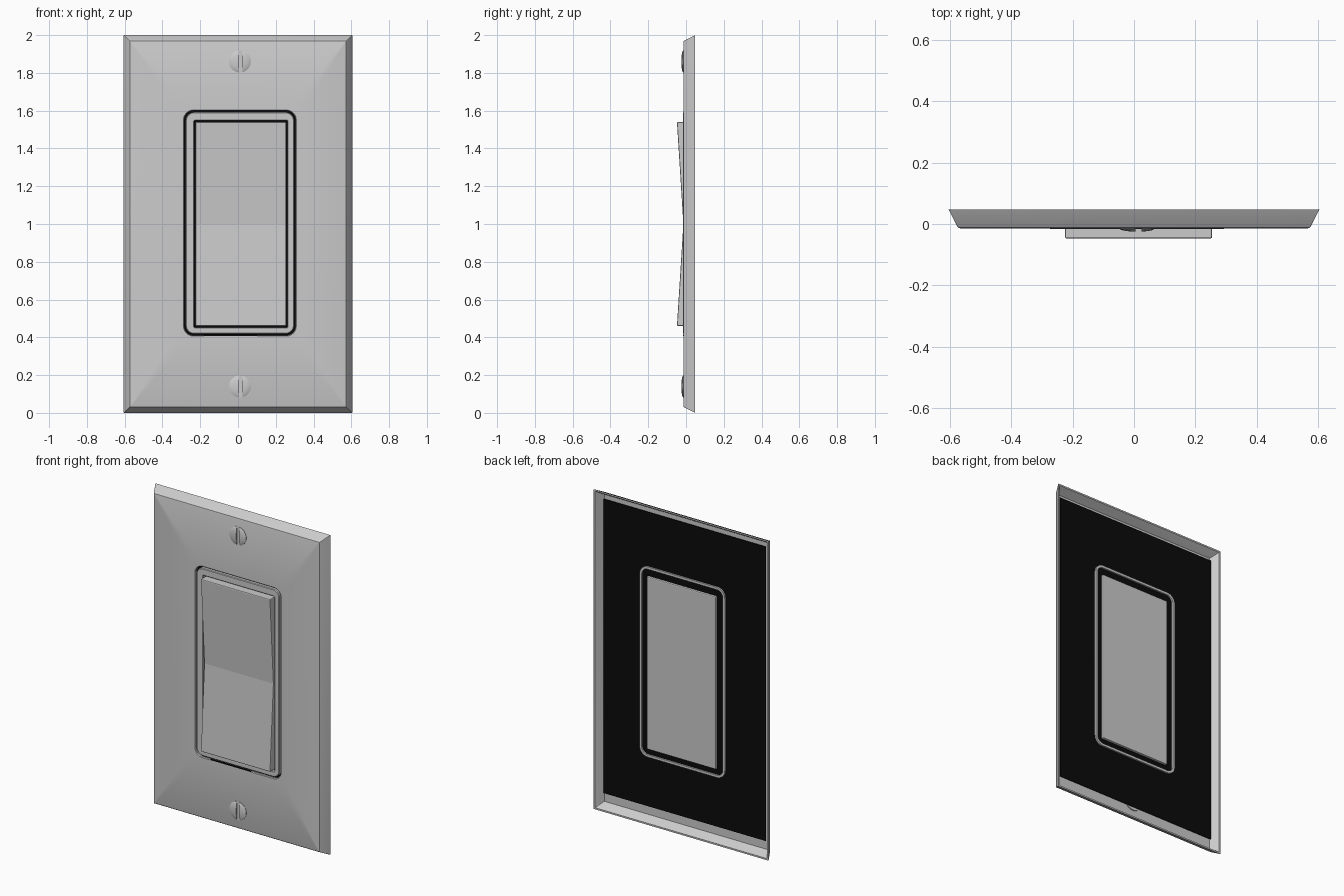
import bpy, bmesh, math
from mathutils import Vector

cube = bpy.data.objects.get("Cube")
if cube:
    bpy.data.objects.remove(cube, do_unlink=True)


def material(name, value):
    m = bpy.data.materials.new(name)
    m.use_nodes = True
    color = (value, value, value, 1)
    m.diffuse_color = color
    m.node_tree.nodes["Principled BSDF"].inputs["Base Color"].default_value = color
    return m


GREY = material("light grey", 0.6)
BLACK = material("black", 0.003)


def finish(bm, name, mat, angle=25):
    bmesh.ops.recalc_face_normals(bm, faces=bm.faces)
    mesh = bpy.data.meshes.new(name)
    bm.to_mesh(mesh)
    bm.free()
    mesh.materials.append(mat)
    obj = bpy.data.objects.new(name, mesh)
    bpy.context.collection.objects.link(obj)
    if angle:
        bpy.ops.object.select_all(action='DESELECT')
        obj.select_set(True)
        bpy.context.view_layer.objects.active = obj
        bpy.ops.object.shade_smooth_by_angle(angle=math.radians(angle))
    return obj


def outline(cx, cz, hx, hz, r, y, steps=8):
    """Rounded rectangle in the xz plane; a circle when r equals both halves."""
    points = []
    for k, (sx, sz) in enumerate([(1, 1), (-1, 1), (-1, -1), (1, -1)]):
        for i in range(steps + 1):
            a = math.pi / 2 * (k + i / steps)
            points.append((cx + sx * (hx - r) + r * math.cos(a), y,
                           cz + sz * (hz - r) + r * math.sin(a)))
    return points


def loft(loops, closed):
    """Skin a series of outlines, either joined in a ring or capped."""
    bm = bmesh.new()
    rows = [[bm.verts.new(p) for p in loop] for loop in loops]
    n = len(rows[0])
    for a, b in zip(rows, rows[1:] + rows[:1] if closed else rows[1:]):
        for i in range(n):
            j = (i + 1) % n
            bm.faces.new((a[i], a[j], b[j], b[i]))
    if not closed:
        bm.faces.new(rows[0])
        bm.faces.new(rows[-1])
    bmesh.ops.remove_doubles(bm, verts=bm.verts, dist=0.00005)
    return bm


# Wall plate: hollow shell with flared sides and a rounded opening
FRONT = -0.014
hole = lambda grow, y: outline(0.01, 1.005, 0.295 + grow, 0.595 + grow, 0.05 + grow, y)
edge = lambda inset, y: outline(0, 1, 0.605 - inset, 1 - inset, 0.002, y)
finish(loft([hole(0, 0), hole(0, FRONT + 0.004), hole(0.004, FRONT),
             edge(0.038, FRONT), edge(0.032, FRONT + 0.002), edge(0.028, FRONT + 0.007),
             edge(0, 0.048), edge(0.01, 0.048), edge(0.04, 0)], True), "wall_plate", GREY)

# Inner frame around the rocker
frame = lambda inset, y: outline(0.01, 1.005, 0.287 - inset, 0.587 - inset, 0.045 - inset, y)
inner = lambda grow, y: outline(0.015, 1, 0.248 + grow, 0.548 + grow, 0.008 + grow, y)
finish(loft([frame(0, 0.01), frame(0, FRONT + 0.002), frame(0.004, FRONT - 0.002),
             inner(0.003, FRONT - 0.002), inner(0, FRONT + 0.001), inner(0, 0.01)],
            True), "inner_frame", GREY)

# Black backing panel
finish(loft([outline(0, 1.018, 0.562, 0.92, 0.002, y) for y in (0.01, 0.014)], False),
       "backing_panel", BLACK)

# Raised lip on the back of the panel
lip = lambda grow, y: outline(0.01, 1.005, 0.28 + grow, 0.58 + grow, 0.04 + grow, y)
finish(loft([lip(0, 0.013), lip(0, 0.024), lip(0.015, 0.024), lip(0.015, 0.013)], True),
       "back_lip", GREY)

# Rocker paddle with a shallow V front
bm = bmesh.new()
profile = [(-0.048, 0.46), (FRONT, 1), (-0.048, 1.54), (0.028, 1.54), (0.028, 0.46)]
sides = [[bm.verts.new((x, y, z)) for y, z in profile] for x in (-0.225, 0.255)]
for s in sides:
    bm.faces.new(s)
for i in range(len(profile)):
    j = (i + 1) % len(profile)
    bm.faces.new((sides[0][i], sides[0][j], sides[1][j], sides[1][i]))
rocker = finish(bm, "rocker", GREY, 0)
bevel = rocker.modifiers.new("soft_edges", 'BEVEL')
bevel.width = 0.006
bevel.segments = 2
bevel.limit_method = 'ANGLE'

# Pry slot under the frame
finish(loft([outline(-0.04, 0.411, 0.14, 0.003, 0.001, y) for y in (FRONT - 0.003, FRONT + 0.004)],
            False), "pry_slot", BLACK)

# Slotted screws: two half domes over a round shank
for label, z in (("upper", 1.86), ("lower", 0.14)):
    ring = lambda r, y: outline(0.01, z, r, r, r, y)
    finish(loft([ring(0.058, FRONT - 0.001), ring(0.058, 0.006)], False),
           label + "_screw_base", GREY)
    for side, s in (("right", -1), ("left", 1)):
        bm = loft([ring(0.058, FRONT + 0.002), ring(0.058, FRONT - 0.002), ring(0.05, FRONT - 0.006),
                   ring(0.035, FRONT - 0.009), ring(0.015, FRONT - 0.011)], False)
        bmesh.ops.bisect_plane(bm, geom=bm.verts[:] + bm.edges[:] + bm.faces[:],
                               plane_co=Vector((0.015 + s * 0.01, 0, z)),
                               plane_no=Vector((s, 0, 0)), clear_inner=True)
        bmesh.ops.holes_fill(bm, edges=[e for e in bm.edges if e.is_boundary])
        finish(bm, f"{label}_screw_{side}_half", GREY, 30)
